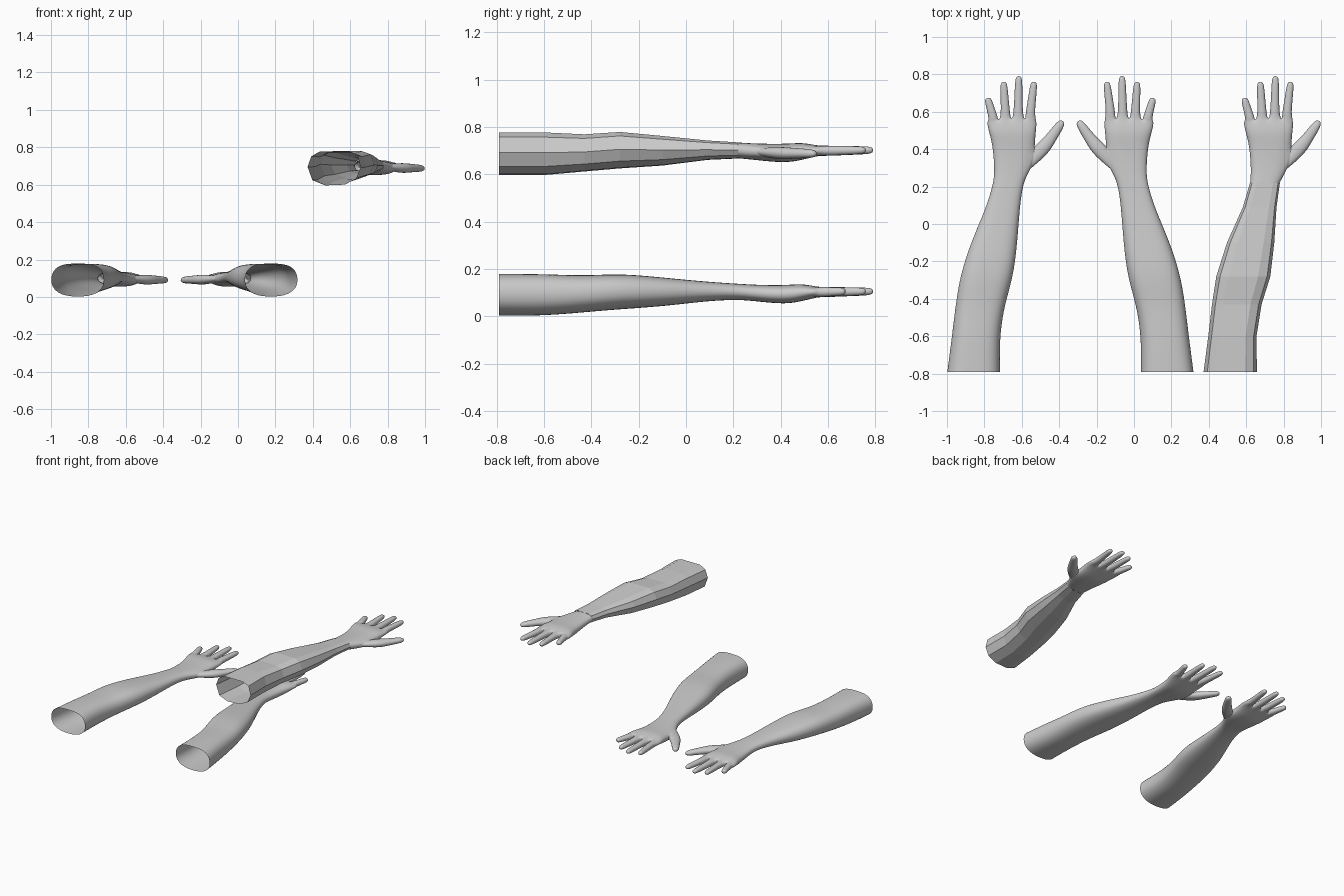
import bpy
import bmesh
from mathutils import Vector

cube = bpy.data.objects.get("Cube")
if cube:
    bpy.data.objects.remove(cube, do_unlink=True)

grey = bpy.data.materials.new("plain grey")
grey.use_nodes = True
COLOUR = (0.6, 0.6, 0.6, 1)
grey.diffuse_color = COLOUR
grey.node_tree.nodes["Principled BSDF"].inputs["Base Color"].default_value = COLOUR

# Arm stations from elbow to knuckles: y, outer x, thumb-side x, top z, bottom z
FOREARM = [
    (-.79, -1.0, -.715, .18, 0), (-.6, -.975, -.717, .18, 0),
    (-.43, -.955, -.69, .172, .015), (-.28, -.932, -.643, .182, .028),
    (-.1, -.875, -.622, .165, .04), (.09, -.79, -.61, .146, .064),
    (.22, -.752, -.592, .138, .07),
]
PALM = [
    (.29, -.747, -.555, .133, .064), (.42, -.757, -.53, .131, .05),
    (.49, -.777, -.523, .138, .064), (.545, -.79, -.517, .125, .08),
]
# Cross-sections as fractions of the half width and half height
SOFT = [(-1, .45), (-.66, .95), (0, 1), (.66, .95), (1, .45),
        (1, -.45), (.58, -.92), (0, -1), (-.58, -.92), (-1, -.45)]
HAND = [(-1, .6), (-.52, .98), (0, 1), (.52, .98), (1, .6),
        (1, -.6), (.52, -.98), (0, -1), (-.52, -.98), (-1, -.6)]
FACETED = [(-1, .1), (-.86, .72), (-.55, 1), (.55, 1), (.88, .78),
           (1, .05), (.82, -.6), (.35, -.96), (-.35, -1), (-.82, -.7)]
# Fingers: base x, base y, tip x, tip y
FINGERS = [(-.745, .54, -.783, .675), (-.685, .55, -.697, .762),
           (-.62, .555, -.616, .793), (-.56, .55, -.534, .762)]


def ring(bm, station, profile, bow=0):
    y, x0, x1, top, low = station
    cx, cz, hw, hh = (x0 + x1) / 2, (top + low) / 2, (x1 - x0) / 2, (top - low) / 2
    return [bm.verts.new((cx + hw * u, y + bow * (1 - u * u), cz + hh * v))
            for u, v in profile]


def bridge(bm, a, b):
    n = len(a)
    for i in range(n):
        j = (i + 1) % n
        bm.faces.new((a[i], a[j], b[j], b[i]))


def digit(bm, base, path):
    """Grow a four-sided digit out of a base quad; path has centre, half width, half height."""
    last = base
    for i, (c, w, h) in enumerate(path):
        before = path[max(i - 1, 0)][0]
        after = path[min(i + 1, len(path) - 1)][0]
        d = (after - before).normalized()
        side, up = Vector((d.y, -d.x, 0)) * w, Vector((0, 0, h))
        new = [bm.verts.new(c + s) for s in (-side - up, -side + up, side + up, side - up)]
        bridge(bm, last, new)
        last = new
    bm.faces.new(last)


def add_hand(bm, rings, first_palm):
    end = rings[-1]
    top, low = end[:5], end[:4:-1]
    # Four fingers share the knuckle ring
    for i, (bx, by, tx, ty) in enumerate(FINGERS):
        a, b = Vector((bx, by, .102)), Vector((tx, ty, .105))
        path = [(a.lerp(b, t), w, w * .88) for t, w in
                ((.16, .027), (.5, .0235), (.88, .021), (1, .014))]
        digit(bm, (low[i], top[i], top[i + 1], low[i + 1]), path)
    # Thumb grows from the side of the palm
    r0, r1 = rings[first_palm], rings[first_palm + 1]
    digit(bm, (r1[5], r1[4], r0[4], r0[5]),
          [(Vector((-.49, .4, .092)), .044, .03), (Vector((-.447, .455, .092)), .032, .024),
           (Vector((-.402, .52, .091)), .027, .021), (Vector((-.38, .553, .09)), .017, .014)])


def finish(name, bm, smooth, mirror=False, shift=(0, 0, 0)):
    for v in bm.verts:
        if mirror:
            v.co.x = -v.co.x
        v.co += Vector(shift)
    bmesh.ops.recalc_face_normals(bm, faces=bm.faces)
    mesh = bpy.data.meshes.new(name)
    bm.to_mesh(mesh)
    bm.free()
    mesh.materials.append(grey)
    obj = bpy.data.objects.new(name, mesh)
    bpy.context.collection.objects.link(obj)
    mesh.polygons.foreach_set("use_smooth", [smooth] * len(mesh.polygons))
    if smooth:
        mod = obj.modifiers.new("rounding", "SUBSURF")
        mod.levels = mod.render_levels = 3


def soft_arm(name, stations, **place):
    bm = bmesh.new()
    rings = [ring(bm, s, SOFT) for s in stations]
    first_palm = len(rings)
    rings += [ring(bm, s, HAND, .012 if s is PALM[-1] else 0) for s in PALM]
    for a, b in zip(rings, rings[1:]):
        bridge(bm, a, b)
    add_hand(bm, rings, first_palm)
    finish(name, bm, True, **place)


# Two smooth arms, mirrored
soft_arm("right_arm", FOREARM)
soft_arm("middle_arm", FOREARM, mirror=True, shift=(-.68, 0, 0))

# Raised arm: smooth hand on a faceted forearm
RAISED = (1.372, 0, .597)
soft_arm("raised_hand", FOREARM[-1:], shift=RAISED)
bm = bmesh.new()
rings = [ring(bm, s, FACETED) for s in FOREARM]
for a, b in zip(rings, rings[1:]):
    bridge(bm, a, b)
finish("raised_forearm", bm, False, shift=RAISED)
